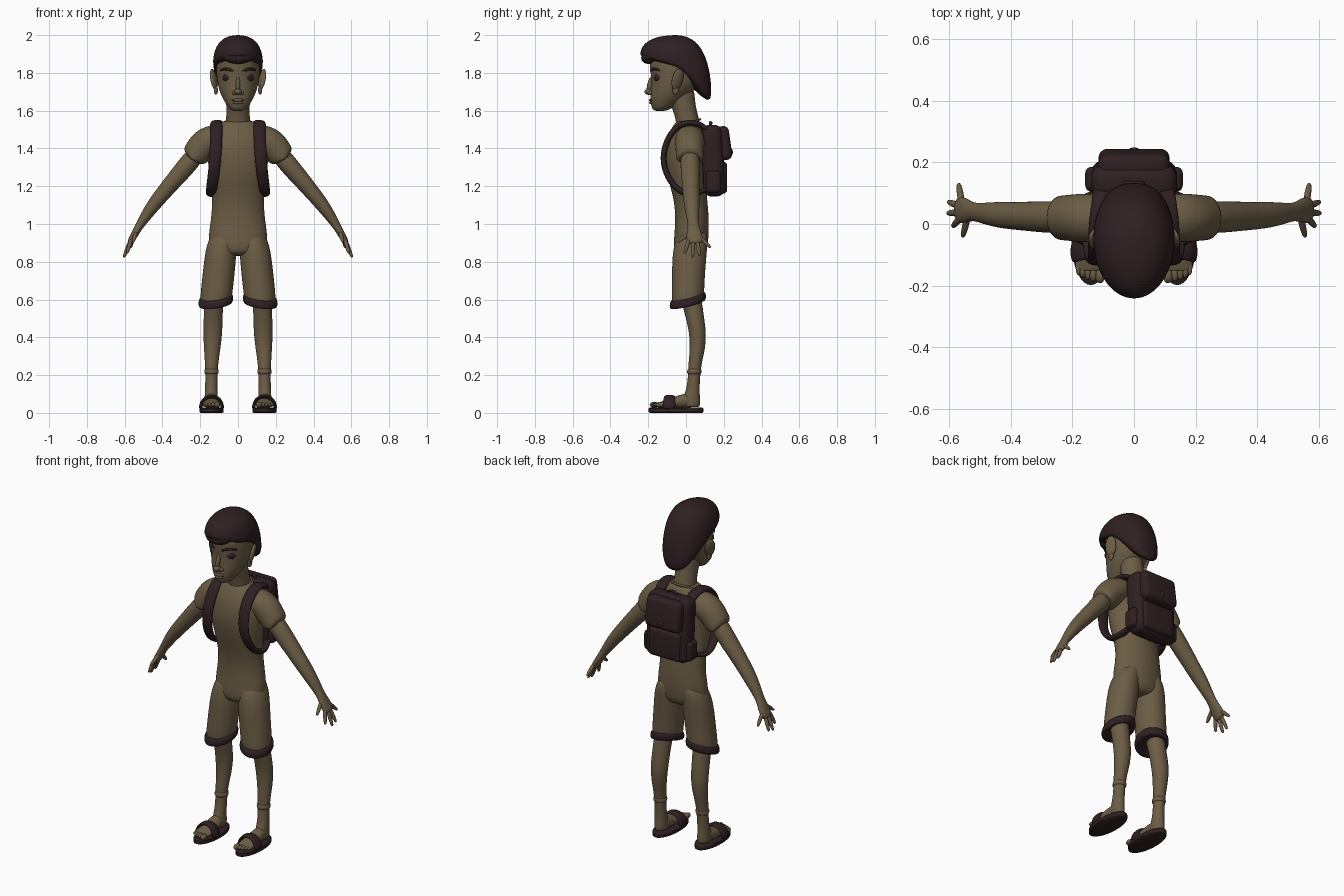
import bpy, bmesh
from math import sin, cos, pi, radians
from mathutils import Vector, Matrix, Euler


def material(name, rgb):
    m = bpy.data.materials.new(name)
    m.diffuse_color = (*rgb, 1)
    return m


TAN = material("tan", (0.15, 0.11, 0.06))
DARK = material("dark", (0.028, 0.014, 0.016))


def finish(name, bm, mat, mirror=False, sub=0, bevel=0):
    bmesh.ops.recalc_face_normals(bm, faces=bm.faces)
    me = bpy.data.meshes.new(name)
    bm.to_mesh(me)
    bm.free()
    me.materials.append(mat)
    for p in me.polygons:
        p.use_smooth = True
    if not sub and not bevel:
        me.set_sharp_from_angle(angle=radians(50))
    ob = bpy.data.objects.new(name, me)
    bpy.context.collection.objects.link(ob)
    if bevel:
        b = ob.modifiers.new("bevel", 'BEVEL')
        b.width, b.segments = bevel, 5
    if sub:
        ob.modifiers.new("sub", 'SUBSURF').levels = sub
        ob.modifiers["sub"].render_levels = sub
    if mirror:
        ob.modifiers.new("mirror", 'MIRROR')
    return ob


def skin(name, rings, mat, **kw):
    """Join a list of point rings into a closed surface."""
    bm = bmesh.new()
    vs = [[bm.verts.new(p) for p in r] for r in rings]
    n = len(vs[0])
    for a, b in zip(vs, vs[1:]):
        for i in range(n):
            bm.faces.new((a[i], a[(i + 1) % n], b[(i + 1) % n], b[i]))
    bm.faces.new(vs[0])
    bm.faces.new(vs[-1])
    return finish(name, bm, mat, **kw)


def stack(name, rows, mat, n=20, cut=(0, 0), **kw):
    """Horizontal rings: (centre x, z, half width, front y, back y); cut tilts the rings."""
    rings = []
    for cx, z, rx, f, b in rows:
        ring = []
        for i in range(n):
            a = 2 * pi * i / n
            x, y = rx * cos(a), (f + b) / 2 + (b - f) / 2 * sin(a)
            ring.append((cx + x, y, z + cut[0] * x + cut[1] * y))
        rings.append(ring)
    return skin(name, rings, mat, **kw)


def tube(name, pts, mat, ref, n=12, sub=2, **kw):
    """Sweep along (x, y, z, radius along ref, other radius)."""
    P = [Vector(p[:3]) for p in pts]
    rings = []
    for i, p in enumerate(pts):
        t = (P[min(i + 1, len(P) - 1)] - P[max(i - 1, 0)]).normalized()
        u = Vector(ref)
        u = (u - t * u.dot(t)).normalized()
        v = t.cross(u)
        rings.append([P[i] + u * p[3] * cos(2 * pi * k / n) + v * p[4] * sin(2 * pi * k / n)
                      for k in range(n)])
    return skin(name, rings, mat, sub=sub, **kw)


def ball(name, loc, size, mat, rot=(0, 0, 0), **kw):
    bm = bmesh.new()
    m = Matrix.LocRotScale(Vector(loc), Euler([radians(r) for r in rot]), Vector(size))
    bmesh.ops.create_uvsphere(bm, u_segments=20, v_segments=12, radius=1, matrix=m)
    return finish(name, bm, mat, **kw)


def box(name, lo, hi, mat, bevel, tilt=0, **kw):
    lo, hi = Vector(lo), Vector(hi)
    bm = bmesh.new()
    m = Matrix.LocRotScale((lo + hi) / 2, Euler((radians(tilt), 0, 0)), hi - lo)
    bmesh.ops.create_cube(bm, size=1, matrix=m)
    return finish(name, bm, mat, bevel=bevel, **kw)


# Torso and hips
stack("torso", [(0, .83, .08, -.04, .08), (0, .86, .155, -.07, .115), (0, .95, .158, -.062, .122),
                (0, 1.03, .143, -.057, .122), (0, 1.12, .138, -.063, .115), (0, 1.21, .147, -.088, .105),
                (0, 1.32, .162, -.115, .105), (0, 1.42, .165, -.11, .105), (0, 1.49, .145, -.088, .1),
                (0, 1.53, .11, -.062, .085), (0, 1.55, .072, -.05, .072)], TAN, sub=2)
tube("neck", [(0, .02, 1.46, .07, .068), (0, .01, 1.54, .066, .064), (0, -.005, 1.6, .064, .062),
              (0, -.02, 1.66, .066, .07), (0, -.03, 1.72, .07, .075)], TAN, (1, 0, 0))
tube("collar", [(.08 * sin(a), .002 - .074 * cos(a), 1.525 - .03 * cos(a), .007, .007)
                for a in [2 * pi * i / 20 for i in range(21)]], TAN, (0, 0, 1), n=6, sub=1)

# Head, facial features and ears
stack("head", [(0, 1.597, .025, -.165, -.11), (0, 1.612, .048, -.182, -.075), (0, 1.65, .074, -.19, -.02),
               (0, 1.69, .094, -.19, .03), (0, 1.74, .11, -.185, .075), (0, 1.8, .117, -.188, .1),
               (0, 1.86, .118, -.198, .11), (0, 1.92, .1, -.17, .09), (0, 1.96, .06, -.12, .04)],
      TAN, sub=2)
ball("nose_tip", (0, -.197, 1.7), (.02, .024, .016), TAN)
ball("nose_bridge", (0, -.19, 1.735), (.012, .016, .045), TAN, rot=(-12, 0, 0))
ball("nostril", (.018, -.187, 1.694), (.013, .016, .011), TAN, mirror=True)
ball("upper_lip", (0, -.183, 1.656), (.034, .014, .008), TAN)
ball("lower_lip", (0, -.182, 1.643), (.028, .014, .009), TAN)
ball("eye", (.056, -.155, 1.775), (.03, .014, .021), DARK, rot=(0, 0, 25), mirror=True)
tube("eyebrow", [(.022, -.19, 1.808, .006, .005), (.05, -.182, 1.82, .009, .007),
                 (.075, -.163, 1.822, .007, .006), (.095, -.135, 1.812, .004, .004)],
     DARK, (0, 0, 1), n=8, mirror=True)
ball("ear", (.128, -.045, 1.765), (.014, .032, .058), TAN, rot=(-8, 14, 25), mirror=True)
ball("ear_lobe", (.117, -.055, 1.71), (.011, .018, .025), TAN, mirror=True)

# Hair cap with a swept hairline: high at the forehead, low at the nape
rings = []
for s, shrink in [(.04, 1), (.25, 1), (.5, 1), (.75, 1), (1, 1), (1.25, 1), (1.45, 1), (pi / 2, .98),
                  (pi / 2, .8)]:
    ring = []
    for i in range(32):
        a = 2 * pi * i / 32
        c = cos(a)
        low = 1.835 + (.05 * c if c > 0 else -.185 * abs(c) ** 1.3)
        w = .134 * (abs(sin(a)) ** (1 if c > 0 else .8)) * (1 if sin(a) > 0 else -1)
        rho = sin(s) ** .82 * shrink
        ring.append((w * rho, -.05 - (.195 if c > 0 else .187) * c * rho,
                     low + (2.0 - low) * cos(s) ** .8))
    rings.append(ring)
skin("hair", rings, DARK, sub=1)
ball("fringe", (.0, -.175, 1.895), (.085, .066, .043), DARK, rot=(25, 0, 0))

# Sleeves, arms and hands
Y = (0, 1, 0)
tube("sleeve", [(.08, .02, 1.46, .07, .06), (.13, .02, 1.455, .08, .077), (.18, .02, 1.425, .08, .082),
                (.215, .02, 1.38, .075, .075), (.244, .02, 1.342, .074, .07), (.246, .02, 1.339, .06, .06),
                (.235, .02, 1.355, .045, .045)], TAN, Y, n=16, mirror=True)
tube("arm", [(.21, .02, 1.385, .05, .05), (.27, .022, 1.31, .053, .052), (.34, .025, 1.23, .049, .046),
             (.39, .026, 1.17, .045, .042), (.44, .03, 1.11, .043, .038), (.49, .035, 1.04, .034, .03),
             (.522, .04, .99, .028, .022), (.545, .043, .95, .042, .02), (.567, .047, .91, .045, .018),
             (.575, .048, .895, .03, .013)], TAN, Y, n=16, mirror=True)
for nm, base, tip in [("index_finger", (.567, .015, .915), (.587, -.008, .845)),
                      ("middle_finger", (.572, .037, .905), (.604, .035, .825)),
                      ("ring_finger", (.57, .06, .905), (.602, .072, .833)),
                      ("little_finger", (.56, .078, .925), (.568, .13, .875)),
                      ("thumb", (.54, .02, .955), (.555, -.042, .905))]:
    b, t = Vector(base), Vector(tip)
    tube(nm, [(*b.lerp(t, k), r, r) for k, r in [(-.15, .011), (.3, .0125), (.7, .011), (.95, .008),
                                                 (1.02, .004)]], TAN, (1, 0, .3), n=8, sub=1, mirror=True)

# Shorts with rolled cuffs
stack("shorts_leg", [(.07, .97, .06, -.04, .1), (.086, .9, .08, -.066, .118), (.094, .82, .086, -.075, .11),
                     (.106, .7, .087, -.075, .1), (.115, .62, .086, -.078, .098),
                     (.115, .59, .082, -.07, .09), (.117, .6, .05, -.04, .07)],
      TAN, cut=(-.12, .2), sub=2, mirror=True)
stack("shorts_cuff", [(.117, .612, .07, -.06, .085), (.117, .617, .088, -.081, .102),
                      (.117, .6, .093, -.088, .107), (.118, .577, .093, -.088, .107),
                      (.118, .567, .085, -.08, .1), (.118, .58, .055, -.05, .075)],
      DARK, cut=(-.14, .25), sub=1, mirror=True)

# Lower legs with an ankle band, then feet
stack("lower_leg", [(.125, .66, .055, -.04, .075), (.13, .55, .05, -.015, .09), (.132, .48, .051, .005, .1),
                    (.134, .41, .05, .018, .108), (.137, .33, .043, .02, .1), (.14, .26, .035, .012, .082),
                    (.141, .18, .032, .01, .074), (.142, .12, .033, .0, .072), (.142, .07, .036, -.02, .075),
                    (.142, .035, .036, -.02, .075), (.142, .03, .025, -.01, .065)],
      TAN, sub=2, mirror=True)
stack("ankle_band", [(.14, .236, .03, .015, .075), (.14, .23, .039, .006, .084), (.14, .208, .039, .004, .082),
                     (.14, .202, .03, .015, .075)], TAN, sub=1, mirror=True)
tube("foot", [(.142, .06, .06, .03, .03), (.142, .01, .068, .037, .042), (.142, -.05, .056, .043, .034),
              (.142, -.1, .047, .05, .023), (.142, -.14, .042, .05, .016), (.142, -.155, .042, .045, .012)],
     TAN, (1, 0, 0), mirror=True)
for i, (x, y, r) in enumerate([(.11, -.168, .016), (.132, -.162, .012), (.15, -.157, .011),
                               (.166, -.15, .01), (.18, -.142, .009)]):
    ball("toe_%d" % i, (x, y, .043), (r, .024, r), TAN, mirror=True)

# Sandals: sole and broad strap
stack("sandal_sole", [(.14, .0, .058, -.19, .087), (.14, .004, .063, -.198, .092),
                      (.14, .024, .063, -.198, .092), (.14, .028, .058, -.192, .087)],
      DARK, n=36, mirror=True)
tube("sandal_strap", [(.082, -.09, .018, .036, .01), (.085, -.09, .05, .035, .01), (.103, -.088, .08, .031, .01),
                      (.138, -.086, .09, .029, .01), (.175, -.088, .08, .031, .01),
                      (.196, -.09, .05, .035, .01), (.198, -.09, .018, .036, .01)], DARK, Y, mirror=True)

# Backpack: body, flap, pockets, clasp, top loop
box("pack_body", (-.14, .085, 1.145), (.14, .2, 1.525), DARK, .045, tilt=3)
box("pack_flap", (-.115, .12, 1.335), (.115, .236, 1.515), DARK, .03, tilt=8)
box("pack_front_pocket", (-.105, .15, 1.16), (.105, .218, 1.33), DARK, .022)
box("pack_side_pocket", (.11, .105, 1.165), (.158, .185, 1.28), DARK, .02, mirror=True)
ball("pack_clasp", (0, .236, 1.38), (.02, .012, .02), DARK)
tube("pack_loop", [(-.035, .13, 1.51, .01, .007), (-.025, .13, 1.54, .01, .007), (.025, .13, 1.54, .01, .007),
                   (.035, .13, 1.51, .01, .007)], DARK, Y, n=8)

# Shoulder straps looping under the arms
tube("shoulder_strap", [(.1, .13, 1.48, .03, .015), (.105, .08, 1.53, .033, .016), (.112, .01, 1.542, .035, .017),
                        (.116, -.055, 1.515, .035, .017), (.116, -.105, 1.44, .034, .017),
                        (.12, -.124, 1.35, .033, .017), (.128, -.108, 1.27, .032, .017),
                        (.138, -.065, 1.2, .031, .017), (.144, -.01, 1.158, .028, .017),
                        (.14, .05, 1.155, .025, .015), (.12, .12, 1.19, .022, .013)],
     DARK, (1, 0, 0), mirror=True)
